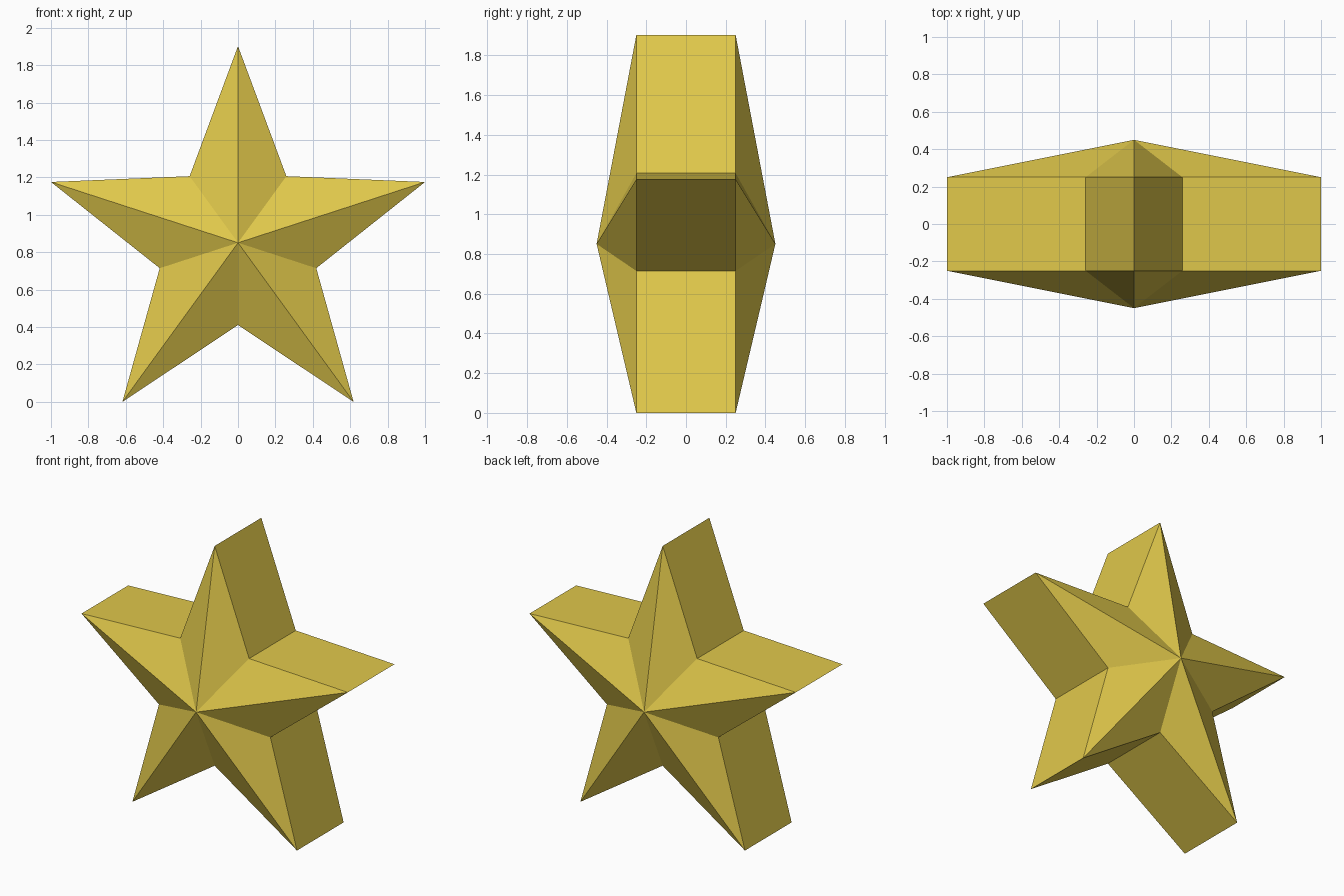
import bpy, bmesh, math

if "Cube" in bpy.data.objects:
    bpy.data.objects.remove(bpy.data.objects["Cube"])

TIP_R, NOTCH_R = 1.0515, 0.44      # outer and inner star radii
RIM_Y, APEX_Y = 0.25, 0.45         # half thickness at the rim and the centre
CENTRE_Z = TIP_R * math.cos(math.radians(36))

gold = bpy.data.materials.new("gold yellow")
gold.diffuse_color = (0.75, 0.58, 0.07, 1)
gold.use_nodes = True
gold.node_tree.nodes["Principled BSDF"].inputs["Base Color"].default_value = gold.diffuse_color

bm = bmesh.new()


def star_ring(y):
    """Ten alternating tip and notch vertices, starting at the top."""
    ring = []
    for i in range(10):
        r, a = (NOTCH_R if i % 2 else TIP_R), i * math.pi / 5
        ring.append(bm.verts.new((r * math.sin(a), y, CENTRE_Z + r * math.cos(a))))
    return ring


# Rim outlines and the raised centre points
front, back = star_ring(-RIM_Y), star_ring(RIM_Y)
front_apex = bm.verts.new((0, -APEX_Y, CENTRE_Z))
back_apex = bm.verts.new((0, APEX_Y, CENTRE_Z))

# Side walls and faceted front and back
for i in range(10):
    j = (i + 1) % 10
    bm.faces.new((front[i], front[j], back[j], back[i]))
    bm.faces.new((front_apex, front[j], front[i]))
    bm.faces.new((back_apex, back[i], back[j]))
bmesh.ops.recalc_face_normals(bm, faces=bm.faces)

mesh = bpy.data.meshes.new("star")
bm.to_mesh(mesh)
bm.free()
mesh.materials.append(gold)
bpy.context.collection.objects.link(bpy.data.objects.new("star", mesh))
